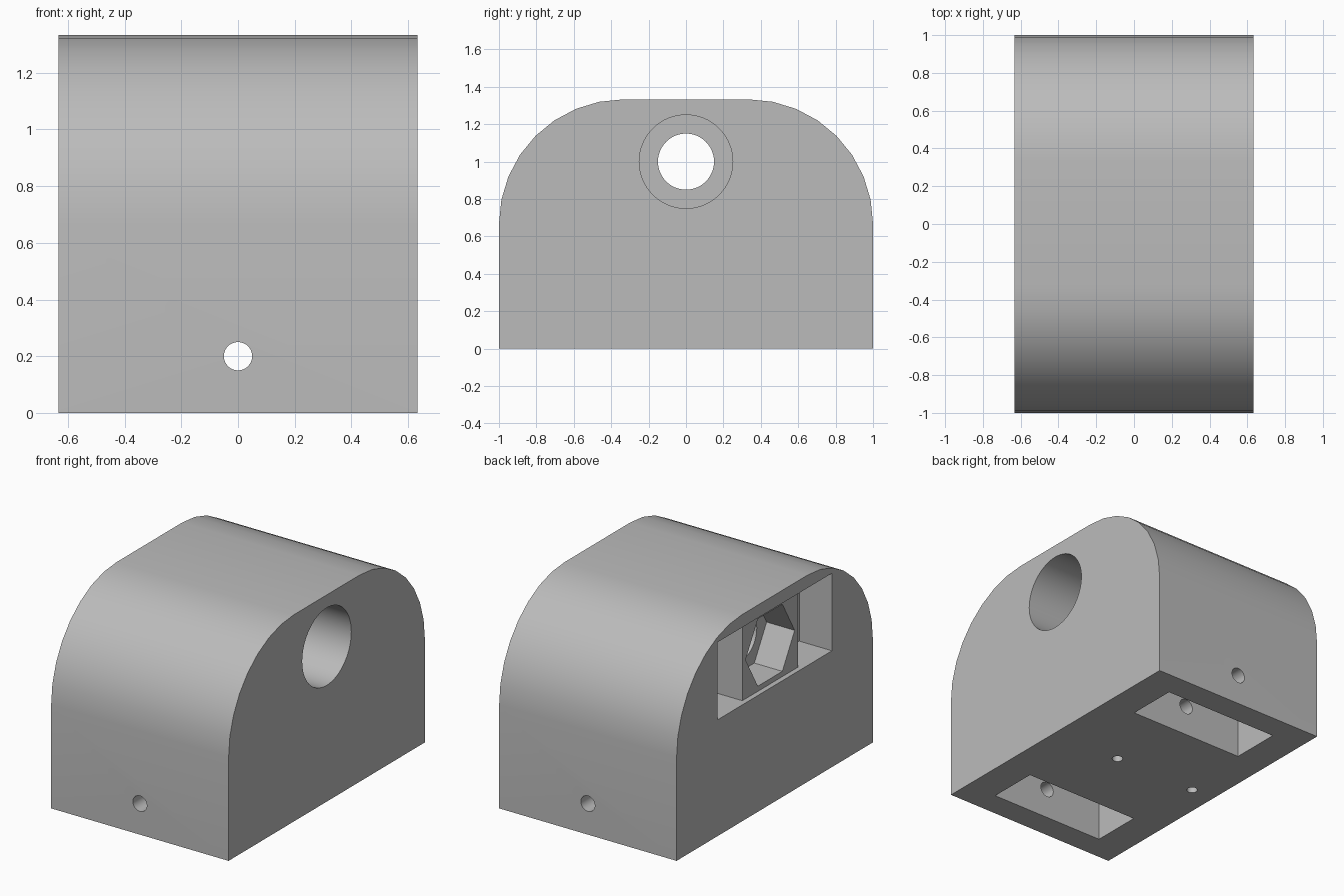
import bpy, bmesh, math
from mathutils import Vector

if "Cube" in bpy.data.objects:
    bpy.data.objects.remove(bpy.data.objects["Cube"])

HALF_X, HALF_Y, HEIGHT = 0.633, 1.0, 1.333
ROUND = 0.667          # radius of the upper shoulders
BOLT_Z = 1.0           # height of the bolt axis
OVER = 0.05            # how far cutters stick out of the body

grey = bpy.data.materials.new("plain grey")
grey.use_nodes = True
colour = (0.5, 0.5, 0.5, 1)
grey.diffuse_color = colour
grey.node_tree.nodes["Principled BSDF"].inputs["Base Color"].default_value = colour


def prism(name, outline, axis, lo, hi):
    """Extrude a 2D outline along an axis; the outline uses the other two axes in order."""
    def place(p, depth):
        co = list(p)
        co.insert("xyz".index(axis), depth)
        return Vector(co)
    bm = bmesh.new()
    base = bm.faces.new([bm.verts.new(place(p, lo)) for p in outline])
    moved = bmesh.ops.extrude_face_region(bm, geom=[base])["geom"]
    shift = place((0, 0), hi - lo)
    bmesh.ops.translate(bm, verts=[v for v in moved if isinstance(v, bmesh.types.BMVert)], vec=shift)
    bmesh.ops.recalc_face_normals(bm, faces=bm.faces)
    mesh = bpy.data.meshes.new(name)
    bm.to_mesh(mesh)
    bm.free()
    mesh.materials.append(grey)
    obj = bpy.data.objects.new(name, mesh)
    bpy.context.collection.objects.link(obj)
    return obj


def circle(u, v, r, sides):
    return [(u + r * math.cos(math.tau * i / sides), v + r * math.sin(math.tau * i / sides))
            for i in range(sides)]


def rect(u0, u1, v0, v1):
    return [(u0, v0), (u1, v0), (u1, v1), (u0, v1)]


# Body: block with two rounded upper shoulders
right_side = [(HALF_Y, 0)]
for i in range(9):
    a = math.radians(90 * i / 8)
    right_side.append((HALF_Y - ROUND + ROUND * math.cos(a), HEIGHT - ROUND + ROUND * math.sin(a)))
outline = right_side + [(-y, z) for y, z in reversed(right_side)]
body = prism("rounded_housing", outline, "x", -HALF_X, HALF_X)

# Nut side: shallow slot with a deeper pocket at each end
face, shallow, deep = -HALF_X, -HALF_X + 0.033, -HALF_X + 0.233
half_slot = [(face - OVER, 0.583), (deep, 0.583), (deep, 0.283), (shallow, 0.283)]
slot = half_slot + [(x, -y) for x, y in reversed(half_slot)]
cutters = [
    prism("slot_cutter", slot, "z", BOLT_Z - 0.25, BOLT_Z + 0.25),
    # Hexagonal nut seat, bolt hole and bolt head bore on one axis
    prism("nut_cutter", circle(0, BOLT_Z, 0.25, 6), "x", shallow - 0.02, deep),
    prism("bolt_cutter", circle(0, BOLT_Z, 0.15, 48), "x", deep - OVER, HALF_X - 0.5),
    prism("head_cutter", circle(0, BOLT_Z, 0.25, 64), "x", HALF_X - 0.8, HALF_X + OVER),
]

# Underside: rectangular pocket near each end
for y0, y1 in ((0.5, 0.833), (-0.833, -0.5)):
    cutters.append(prism("pocket_cutter", rect(-0.417, 0.417, y0, y1), "z", -OVER, 0.4))

# Long cross hole and two pilot holes underneath
cutters.append(prism("cross_hole_cutter", circle(0, 0.2, 0.05, 32), "y",
                     -HALF_Y - OVER, HALF_Y + OVER))
for x in (-0.467, 0.133):
    cutters.append(prism("pilot_hole_cutter", circle(x, 0, 0.033, 24), "z", -OVER, 0.4))

# Cut everything out of the body
bpy.context.view_layer.objects.active = body
for cutter in cutters:
    cutter.hide_render = True
    mod = body.modifiers.new(cutter.name, "BOOLEAN")
    mod.operation, mod.solver, mod.object = "DIFFERENCE", "EXACT", cutter
    bpy.ops.object.modifier_apply(modifier=mod.name)
    bpy.data.objects.remove(cutter)

# Smooth the curved faces, keep edges crisp
bpy.ops.object.select_all(action="DESELECT")
body.select_set(True)
bpy.ops.object.shade_smooth_by_angle(angle=math.radians(30))
